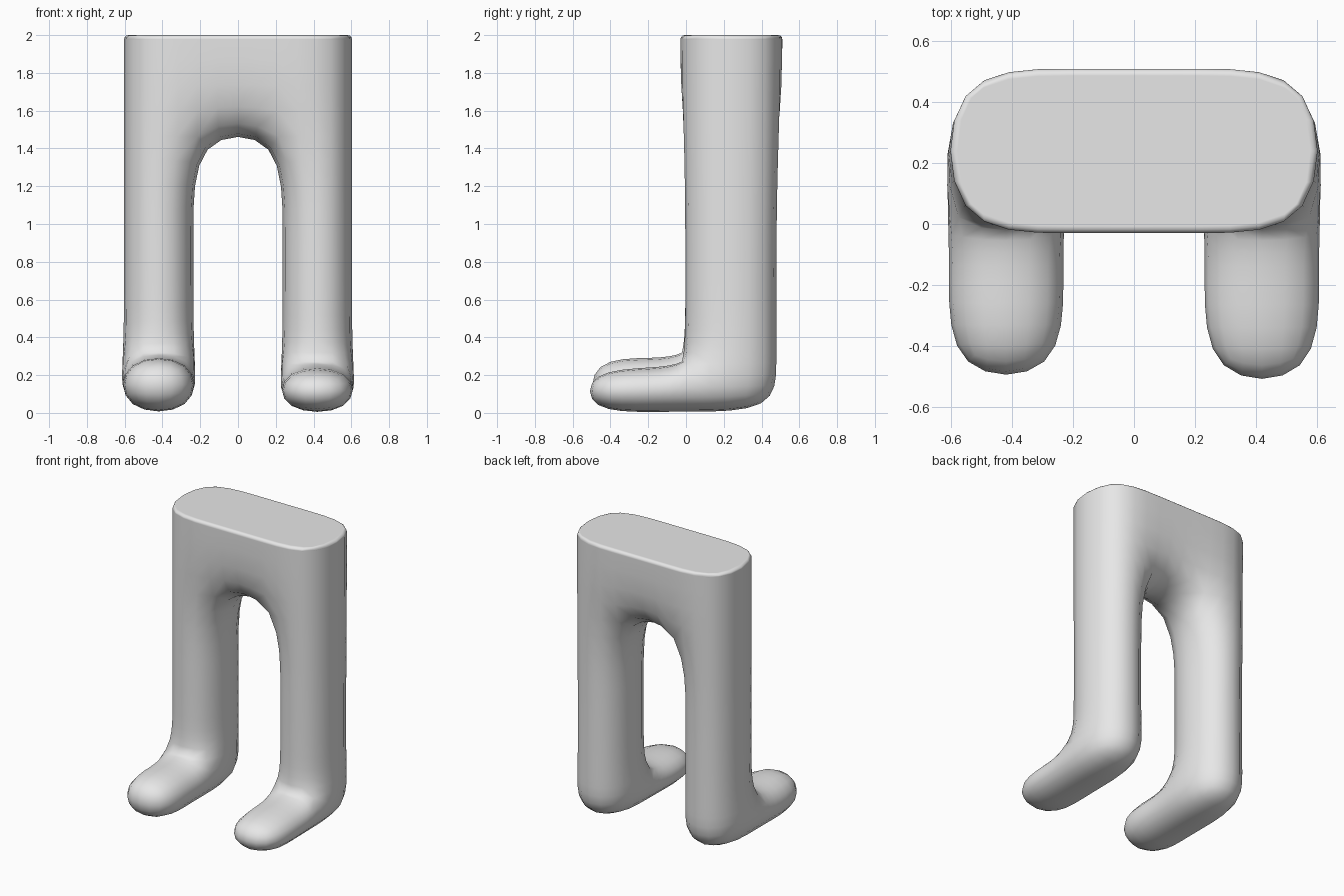
import bpy
import bmesh

if "Cube" in bpy.data.objects:
    bpy.data.objects.remove(bpy.data.objects["Cube"], do_unlink=True)

# One plain grey material
grey = bpy.data.materials.new("plain_grey")
grey.use_nodes = True
colour = (0.8, 0.8, 0.8, 1.0)
grey.diffuse_color = colour
grey.node_tree.nodes["Principled BSDF"].inputs["Base Color"].default_value = colour

bm = bmesh.new()
crease = bm.edges.layers.float.new("crease_edge")

INNER, OUTER = 0.22, 0.62
FRONT, BACK = -0.03, 0.51
TOP, CROTCH, SOLE = 2.0, 1.46, -0.005


def ring(side, z, front, back, grow=0.0, front_z=None):
    """Four corners of a leg section: inner front, outer front, outer back, inner back."""
    fz = z if front_z is None else front_z
    i, o = side * (INNER - grow), side * (OUTER + grow)
    return [bm.verts.new(p) for p in
            ((i, front, fz), (o, front, fz), (o, back, z), (i, back, z))]


def bridge(a, b, skip=()):
    """Join two four-corner rings with quads."""
    for k in range(4):
        if k not in skip:
            n = (k + 1) % 4
            bm.faces.new((a[k], a[n], b[n], b[k]))


def foot_ring(side, y, top):
    """Upright foot section: top inner, top outer, bottom outer, bottom inner."""
    i, o = side * (INNER - 0.005), side * (OUTER + 0.005)
    return [bm.verts.new(p) for p in
            ((i, y, top), (o, y, top), (o, y, SOLE), (i, y, SOLE))]


def leg_and_foot(side, instep, toe_top, toe_y):
    # Leg column from the waist down to the sole
    waist = ring(side, TOP, FRONT, BACK)
    hip = ring(side, CROTCH, FRONT, BACK)
    knee = ring(side, 0.95, -0.025, 0.5)
    shin = ring(side, instep + 0.2, -0.025, 0.5)
    ankle = ring(side, 0.28, -0.03, 0.5, 0.005, instep)
    sole = ring(side, SOLE, -0.03, 0.5, 0.005)
    bridge(waist, hip, skip=(3,))
    bridge(hip, knee)
    bridge(knee, shin)
    bridge(shin, ankle)
    bridge(ankle, sole, skip=(0,))
    bm.faces.new(sole)
    bm.faces.new(waist)
    # Foot pushed forward from the ankle
    root = [ankle[0], ankle[1], sole[1], sole[0]]
    middle = foot_ring(side, -0.15, instep - 0.02)
    toe = foot_ring(side, toe_y, toe_top)
    bridge(root, middle)
    bridge(middle, toe)
    bm.faces.new(toe)
    bm.edges.get((ankle[0], ankle[1]))[crease] = 0.6
    return waist, hip


left_waist, left_hip = leg_and_foot(1, 0.27, 0.235, -0.54)
right_waist, right_hip = leg_and_foot(-1, 0.32, 0.305, -0.525)

# Middle of the hips, joining the legs above the arch
for f, b in ((0, 0), (3, 3)):
    bm.faces.new((left_waist[f], right_waist[f], right_hip[b], left_hip[b]))
bm.faces.new((left_waist[0], left_waist[3], right_waist[3], right_waist[0]))
bm.faces.new((left_hip[0], left_hip[3], right_hip[3], right_hip[0]))

# Keep the rim of the flat top sharp
bm.normal_update()
for e in bm.edges:
    if all(v.co.z > TOP - 0.01 for v in e.verts):
        if any(min(v.co.z for v in f.verts) < TOP - 0.1 for f in e.link_faces):
            e[crease] = 1.0

bmesh.ops.recalc_face_normals(bm, faces=bm.faces[:])
for f in bm.faces:
    f.smooth = True

mesh = bpy.data.meshes.new("legs")
bm.to_mesh(mesh)
bm.free()
mesh.materials.append(grey)
legs = bpy.data.objects.new("legs", mesh)
bpy.context.collection.objects.link(legs)

# Smooth the form, then soften the top rim
sub = legs.modifiers.new("smooth_form", "SUBSURF")
sub.levels = sub.render_levels = 2
rim = legs.modifiers.new("soft_rim", "BEVEL")
rim.width = 0.022
rim.segments = 3
rim.limit_method = "ANGLE"
rim.angle_limit = 1.0
rim.harden_normals = True
